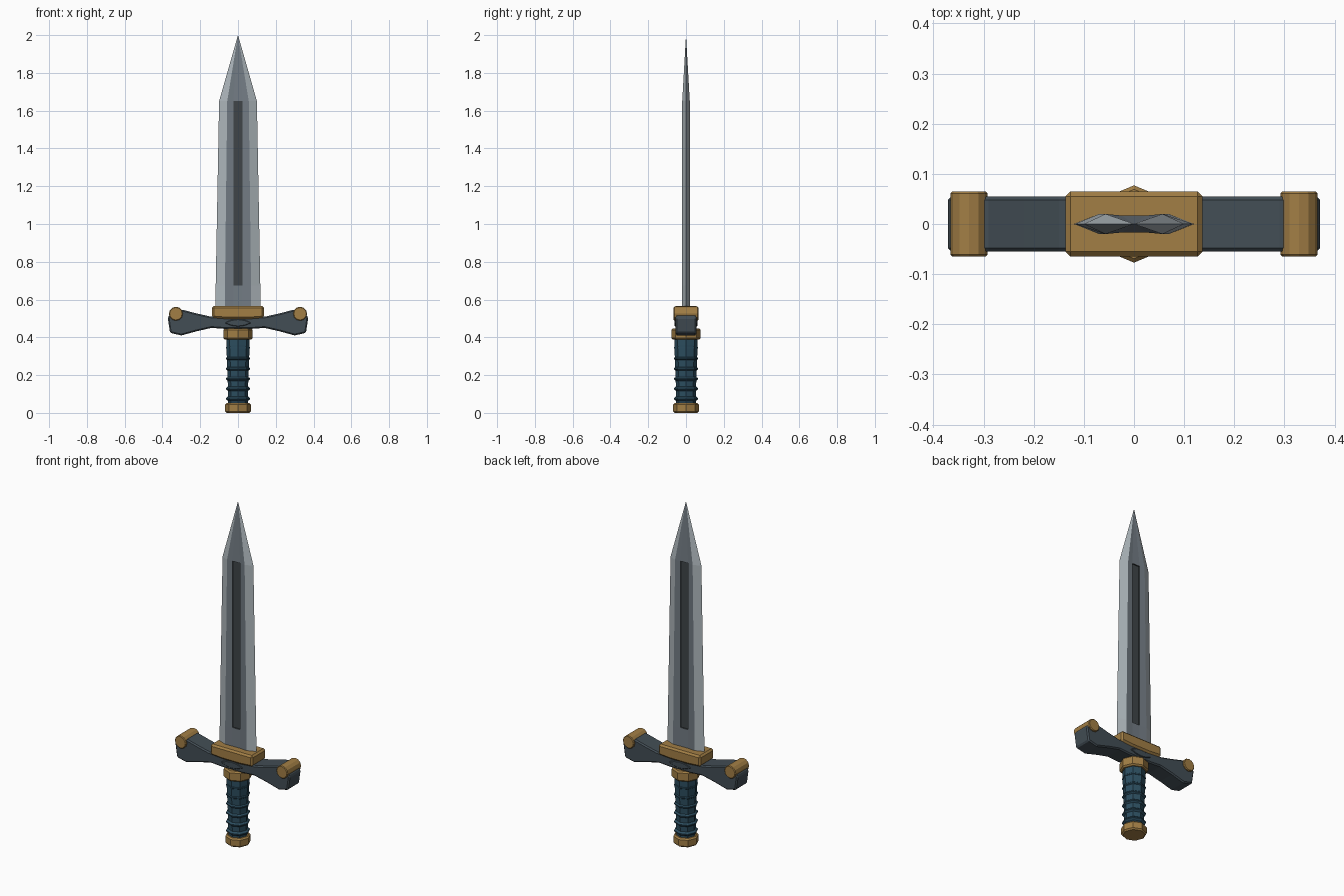
import bpy, bmesh
from math import pi, cos, sin

if "Cube" in bpy.data.objects:
    bpy.data.objects.remove(bpy.data.objects["Cube"])


def material(name, rgb):
    m = bpy.data.materials.new(name)
    m.diffuse_color = (*rgb, 1)
    m.use_nodes = True
    m.node_tree.nodes["Principled BSDF"].inputs["Base Color"].default_value = m.diffuse_color
    return m


GOLD = material("brass", (0.36, 0.21, 0.06))
DARK = material("dark_steel", (0.055, 0.075, 0.09))
EDGE = material("edge_steel", (0.42, 0.47, 0.50))
FLAT = material("flat_steel", (0.17, 0.20, 0.23))
GROOVE = material("groove_steel", (0.05, 0.06, 0.065))
WRAP = material("blue_leather", (0.025, 0.075, 0.115))


def finish(name, bm, mats, bevel=0):
    bmesh.ops.recalc_face_normals(bm, faces=bm.faces)
    me = bpy.data.meshes.new(name)
    bm.to_mesh(me)
    bm.free()
    ob = bpy.data.objects.new(name, me)
    bpy.context.collection.objects.link(ob)
    for m in mats:
        me.materials.append(m)
    if bevel:
        b = ob.modifiers.new("bevel", 'BEVEL')
        b.width = bevel
        b.segments = 1
        b.limit_method = 'ANGLE'
        b.angle_limit = 0.7
    return ob


def lathe(name, profile, mat, sides=8):
    """Closed solid of revolution about z from (radius, z) pairs."""
    bm = bmesh.new()
    rings = [[bm.verts.new((r * cos(2 * pi * i / sides), r * sin(2 * pi * i / sides), z))
              for i in range(sides)] for r, z in profile]
    for a, b in zip(rings, rings[1:]):
        for i in range(sides):
            j = (i + 1) % sides
            bm.faces.new((a[i], a[j], b[j], b[i]))
    bm.faces.new(rings[0])
    bm.faces.new(rings[-1])
    return finish(name, bm, [mat])


def slab(name, outline, half_depth, mat, bevel):
    """Outline in x, z extruded symmetrically along y."""
    bm = bmesh.new()
    f = bm.faces.new([bm.verts.new((x, -half_depth, z)) for x, z in outline])
    new = bmesh.ops.extrude_face_region(bm, geom=[f])["geom"]
    bmesh.ops.translate(bm, vec=(0, 2 * half_depth, 0),
                        verts=[v for v in new if isinstance(v, bmesh.types.BMVert)])
    return finish(name, bm, [mat], bevel)


# Blade: six-sided bevelled section tapering to a point, sunken dark fuller
bm = bmesh.new()
rows = []
for z, edge, flat in ((0.53, 0.120, 0.070), (0.675, 0.118, 0.069), (1.65, 0.100, 0.057)):
    half = [(-edge, 0), (-flat, -0.02), (-0.025, -0.017), (0.025, -0.017), (flat, -0.02)]
    rows.append([bm.verts.new((s * x, s * y, z)) for s in (1, -1) for x, y in half])
tip = bm.verts.new((0, 0, 2))
fuller = []
for k in range(3):
    for i in range(10):
        j = (i + 1) % 10
        a = rows[k]
        f = bm.faces.new((a[i], a[j], rows[k + 1][j], rows[k + 1][i]) if k < 2
                         else (a[i], a[j], tip))
        f.material_index = 0 if i % 5 in (0, 4) else 1
        if k == 1 and i % 5 == 2:
            fuller.append(f)
bm.faces.new(rows[0])
for f in fuller:
    f.material_index = 2
for f in bmesh.ops.extrude_discrete_faces(bm, faces=fuller)["faces"]:
    for v in f.verts:
        v.co.y *= 0.55
finish("blade", bm, [EDGE, FLAT, GROOVE])

# Crossguard: bow-shaped bar, thick at the ends
right = [(0.07, 0.445), (0.14, 0.450), (0.22, 0.432), (0.30, 0.410), (0.36, 0.424),
         (0.372, 0.505), (0.345, 0.54), (0.29, 0.545), (0.22, 0.527), (0.15, 0.511), (0.07, 0.505)]
slab("crossguard", right + [(-x, z) for x, z in reversed(right)], 0.055, DARK, 0.007)

# Blade collar block on top of the guard
block = [(-0.137, 0.503), (-0.06, 0.497), (0.06, 0.497), (0.137, 0.503), (0.137, 0.566), (-0.137, 0.566)]
slab("blade_collar", block, 0.065, GOLD, 0.010)

# Lens-shaped ornaments on both faces of the guard, brass rods at its ends
for s, side in ((-1, "front"), (1, "back")):
    lens = [(0.07 * cos(i * pi / 6), 0.477 + 0.02 * sin(i * pi / 6) * abs(sin(i * pi / 6)))
            for i in range(12)]
    slab(side + "_lens", lens, 0.005, DARK, 0.003).location.y = s * 0.055
for s, side in ((-1, "left"), (1, "right")):
    rod = [(s * 0.329 + 0.037 * cos(i * pi / 6), 0.525 + 0.037 * sin(i * pi / 6)) for i in range(12)]
    slab(side + "_guard_rod", rod, 0.065, GOLD, 0.004)

# Grip: octagonal core, slimmer toward the pommel, with raised wrap rings
lathe("grip", [(0.052, 0.04), (0.055, 0.20), (0.062, 0.36), (0.062, 0.40)], WRAP)
for i, z in enumerate((0.075, 0.128, 0.18, 0.234, 0.288, 0.345)):
    r = 0.064
    lathe("wrap_ring_%d" % (i + 1), [(0.05, z - 0.014), (r, z - 0.003), (r, z + 0.003), (0.05, z + 0.014)], WRAP)

# Brass octagonal ferrule and pommel with chamfered rims
for name, r, z0, z1 in (("ferrule", 0.077, 0.388, 0.447), ("pommel", 0.068, 0.0, 0.052)):
    c = 0.008
    lathe(name, [(r - c, z0), (r, z0 + c), (r, z1 - c), (r - c, z1)], GOLD)
